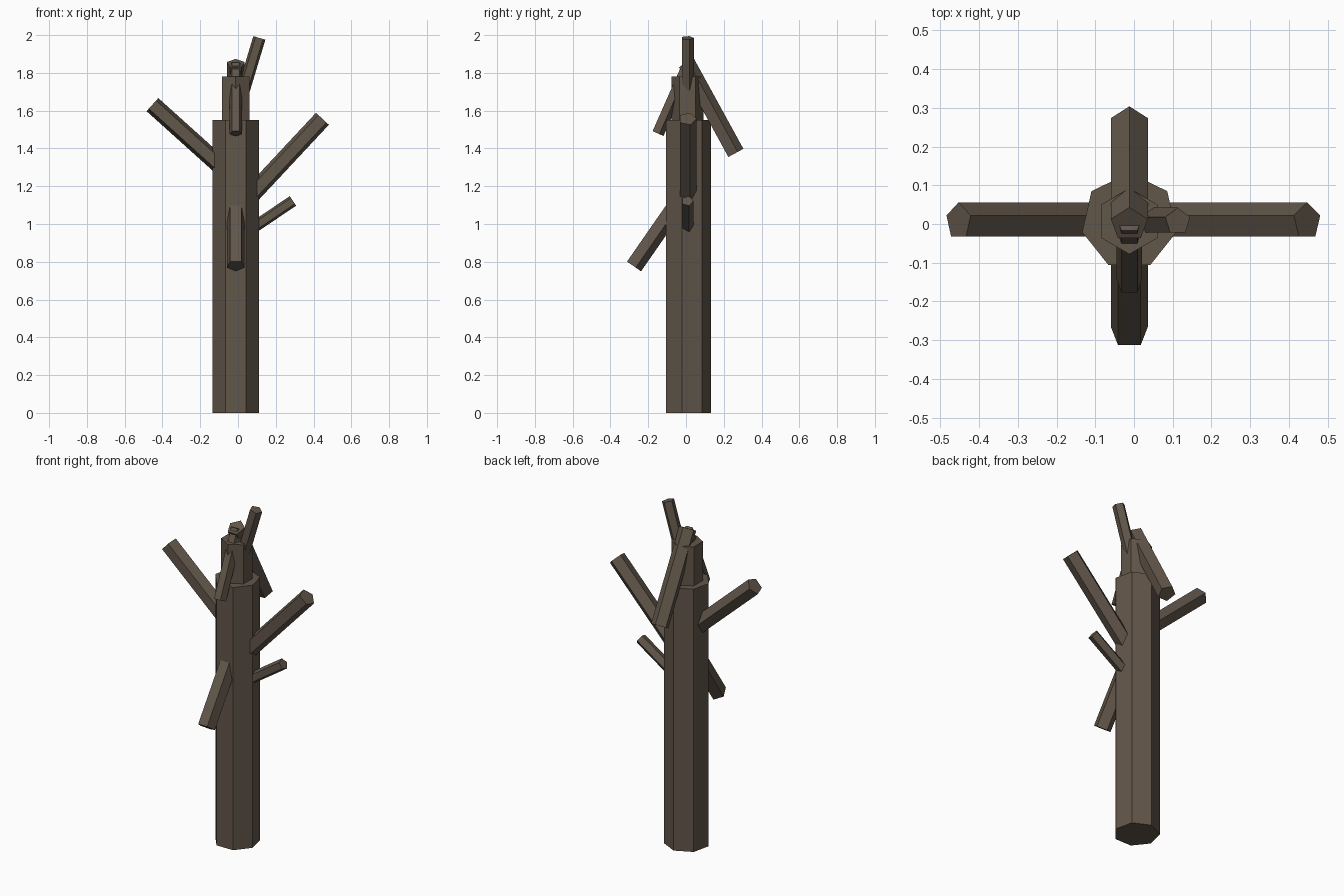
import bpy
from math import atan2
from mathutils import Vector

if "Cube" in bpy.data.objects:
    bpy.data.objects.remove(bpy.data.objects["Cube"])

CX, CY = -0.012, 0.007   # trunk axis

bark = bpy.data.materials.new("bark")
bark.diffuse_color = (0.12, 0.092, 0.068, 1)
bark.use_nodes = True
bark.node_tree.nodes["Principled BSDF"].inputs["Base Color"].default_value = bark.diffuse_color


def limb(name, sides, radius, low, high):
    """Straight prism from low to high, tilted about X and/or Y only."""
    a, b = Vector(low), Vector(high)
    d = b - a
    bpy.ops.mesh.primitive_cylinder_add(
        vertices=sides, radius=radius, depth=d.length, location=(a + b) / 2,
        rotation=(atan2(-d.y, d.z), atan2(d.x, d.z), 0))
    ob = bpy.context.object
    ob.name = name
    ob.data.materials.append(bark)


# Trunk and narrower top section
limb("trunk", 7, 0.125, (CX, CY, 0), (CX, CY, 1.55))
limb("trunk_top", 6, 0.085, (CX, CY, 1.45), (CX, CY, 1.78))

# Side branches: name, radius, (x, z) low end, (x, z) high end
for name, r, (x0, z0), (x1, z1) in [
    ("left_branch", 0.049, (-0.02, 1.242), (-0.453, 1.632)),
    ("right_branch", 0.049, (0.02, 1.10), (0.447, 1.557)),
    ("right_small_branch", 0.032, (0.03, 0.947), (0.291, 1.122)),
    ("top_twig", 0.035, (0.0, 1.61), (0.113, 1.985)),
]:
    limb(name, 5, r, (x0, CY, z0), (x1, CY, z1))

# Drooping front and back branches: name, radius, (y, z) low end, (y, z) high end
for name, r, (y0, z0), (y1, z1) in [
    ("back_branch", 0.05, (0.260, 1.374), (-0.001, 1.850)),
    ("front_top_branch", 0.035, (-0.151, 1.480), (0.009, 1.843)),
    ("front_low_branch", 0.05, (-0.279, 0.778), (0.0, 1.18)),
]:
    limb(name, 5, r, (CX, y0, z0), (CX, y1, z1))
